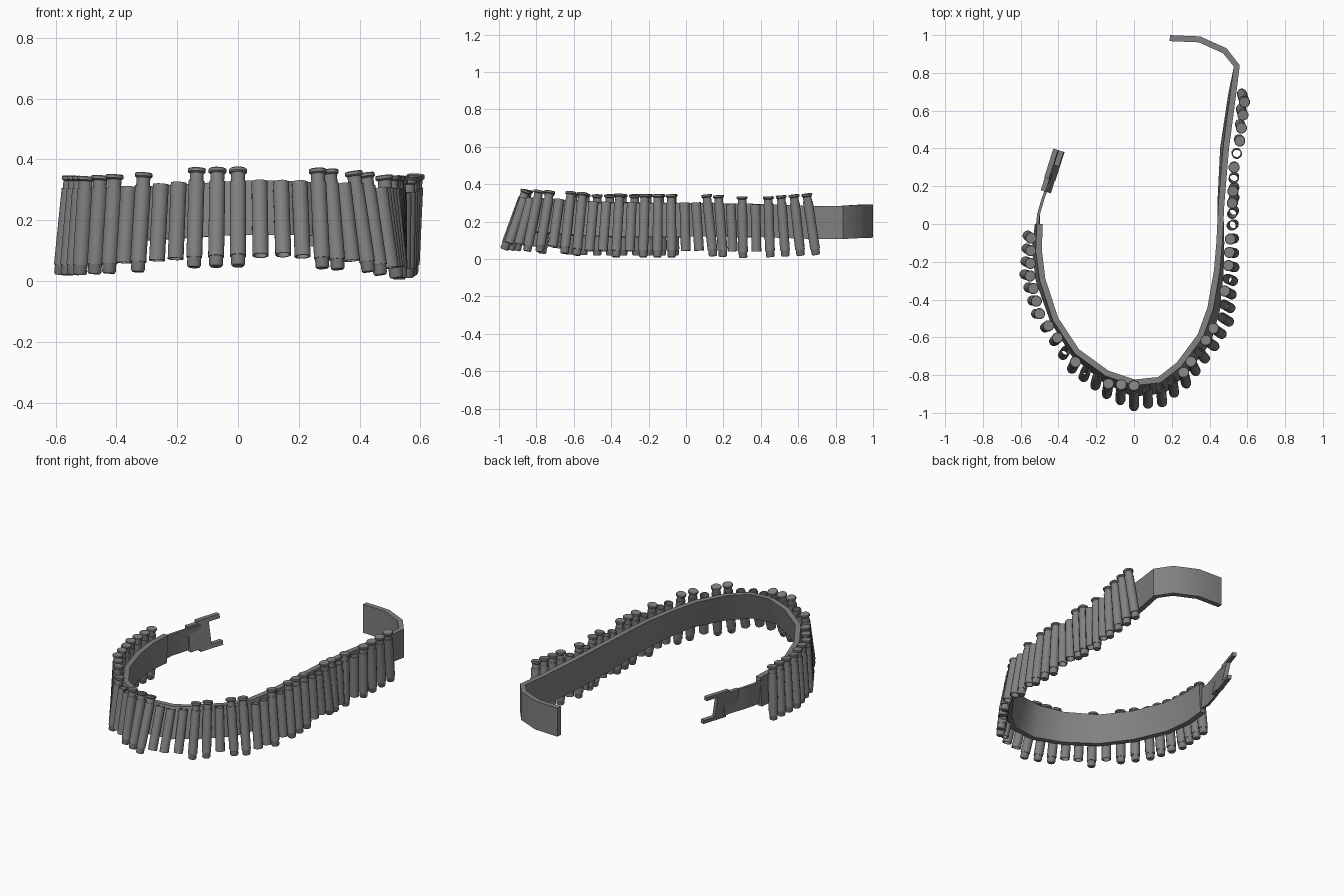
import bpy, bmesh, math
from mathutils import Vector

if "Cube" in bpy.data.objects:
    bpy.data.objects.remove(bpy.data.objects["Cube"])

SIDES = 12

dark = bpy.data.materials.new("dark_grey")
dark.diffuse_color = (.22, .22, .22, 1)
dark.use_nodes = True
dark.node_tree.nodes["Principled BSDF"].inputs["Base Color"].default_value = dark.diffuse_color


def finish(name, bm, angle=35):
    bmesh.ops.recalc_face_normals(bm, faces=bm.faces)
    me = bpy.data.meshes.new(name)
    bm.to_mesh(me)
    bm.free()
    me.materials.append(dark)
    ob = bpy.data.objects.new(name, me)
    bpy.context.collection.objects.link(ob)
    bpy.ops.object.select_all(action='DESELECT')
    ob.select_set(True)
    bpy.context.view_layer.objects.active = ob
    bpy.ops.object.shade_smooth_by_angle(angle=math.radians(angle))
    return ob


def strap(name, pts, height, thick):
    """Loft a band; pts = outer top edge (x, y, z, outward lean of the bottom)."""
    bm = bmesh.new()
    rings = []
    for i, (x, y, z, lean) in enumerate(pts):
        a, b = pts[max(i - 1, 0)], pts[min(i + 1, len(pts) - 1)]
        t = Vector((b[0] - a[0], b[1] - a[1], 0)).normalized()
        n = Vector((-t.y, t.x, 0))           # outward for a clockwise path
        top = Vector((x, y, z))
        bot = top + n * lean - Vector((0, 0, height))
        rings.append([bm.verts.new(p) for p in (top, bot, bot - n * thick, top - n * thick)])
    for r, s in zip(rings, rings[1:]):
        for k in range(4):
            bm.faces.new((r[k], r[k - 1], s[k - 1], s[k]))
    bm.faces.new(rings[0])
    bm.faces.new(rings[-1])
    return finish(name, bm)


def lathe(bm, top, bottom, profile, closed=False):
    """Spin (radius, fraction from top to bottom) about a slanted axis."""
    ax = bottom - top
    u = ax.orthogonal().normalized()
    v = ax.normalized().cross(u)
    rings = [[bm.verts.new(top + ax * f + r * (u * math.cos(a) + v * math.sin(a)))
              for a in (2 * math.pi * k / SIDES for k in range(SIDES))]
             for r, f in profile]
    pairs = list(zip(rings, rings[1:]))
    if closed:
        pairs.append((rings[-1], rings[0]))
    for r, s in pairs:
        for k in range(SIDES):
            bm.faces.new((r[k], r[k - 1], s[k - 1], s[k]))
    if not closed:
        bm.faces.new(rings[0])
        bm.faces.new(rings[-1])


# Main belt, from the buckle side round to the bent free end is counter-clockwise,
# so the path is listed clockwise from the free end
belt = [(.19, 1.0, .292, 0), (.35, .993, .292, 0), (.49, .93, .29, 0), (.56, .84, .285, 0),
        (.54, .68, .285, -.01), (.503, .4, .295, -.015), (.478, .1, .30, -.005),
        (.468, -.1, .30, .01), (.455, -.25, .30, .02), (.42, -.45, .30, .035),
        (.365, -.6, .31, .05), (.25, -.755, .325, .05), (.14, -.84, .33, .06),
        (0, -.855, .33, .06), (-.15, -.805, .32, .035), (-.315, -.685, .31, .02),
        (-.43, -.51, .30, .015), (-.5, -.3, .29, .02), (-.52, -.14, .29, .02),
        (-.515, 0, .29, .01)]
strap("belt", [(x, y, z, l) for x, y, z, l in belt], .178, .032)

# Narrower tongue leading to the buckle
strap("buckle_strap", [(-.435, .26, .27, 0), (-.45, .2, .27, 0), (-.475, .13, .27, 0),
                       (-.498, .05, .27, 0), (-.507, -.03, .27, .01)], .135, .015)

# Forked buckle: plate outline in (along, z), leaning slightly inward at the bottom
bm = bmesh.new()
outline = [(0, .13), (.07, .13), (.07, .115), (.23, .115), (.23, .14), (.15, .14),
           (.15, .27), (.23, .27), (.23, .295), (.07, .295), (.07, .28), (0, .28)]
start, d = Vector((-.465, .17)), Vector((.3, .95)).normalized()
n = Vector((-d.y, d.x))
f = bm.faces.new([bm.verts.new((*(start + d * s + n * (.014 + (z - .2) * .2)), z))
                  for s, z in outline])
ext = bmesh.ops.extrude_face_region(bm, geom=[f])
bmesh.ops.translate(bm, vec=(-n.x * .026, -n.y * .026, 0),
                    verts=[g for g in ext["geom"] if isinstance(g, bmesh.types.BMVert)])
finish("buckle", bm)

# Key slots along the belt: index, top x y, bottom x y, top z, bottom z
keys = [(0, -.545, -.075, -.565, -.06, .345, .02), (3, -.55, -.275, -.583, -.265, .345, .02),
        (6, -.5, -.475, -.52, -.475, .345, .02), (10, -.31, -.73, -.33, -.77, .355, .03),
        (13, -.135, -.845, -.145, -.905, .37, .045), (15, 0, -.855, 0, -.972, .368, .05),
        (17, .14, -.85, .15, -.955, .365, .055), (19, .262, -.785, .278, -.85, .368, .042),
        (22, .38, -.615, .43, -.65, .36, .03), (24, .46, -.49, .508, -.52, .35, .01),
        (28, .5, -.22, .535, -.23, .345, .01), (31, .515, -.01, .53, .0, .345, .01),
        (33, .52, .11, .533, .145, .345, .015), (36, .53, .3, .53, .305, .335, .005),
        (38, .56, .44, .555, .45, .335, .01), (41, .585, .645, .57, .695, .35, .022)]
filled = "111111111010011100011011001011100110101111"


def slot(i):
    for a, b in zip(keys, keys[1:]):
        if a[0] <= i <= b[0]:
            w = (i - a[0]) / (b[0] - a[0])
            tx, ty, bx, by, tz, bz = [p + (q - p) * w for p, q in zip(a[1:], b[1:])]
            return Vector((tx, ty, tz)), Vector((bx, by, bz))


# Loops hold every slot; shells sit only in the filled ones
loops, shells = bmesh.new(), bmesh.new()
for i, flag in enumerate(filled):
    top, bot = slot(i)
    lathe(loops, top, bot, [(.027, .13), (.027, .9), (.022, .9), (.022, .13)], True)
    if flag == "1":
        lathe(shells, top, bot, [(.027, 0), (.030, .008), (.030, .035), (.0235, .05),
                                 (.0235, .98), (.019, 1)])
finish("shell_loops", loops)
finish("shells", shells)
